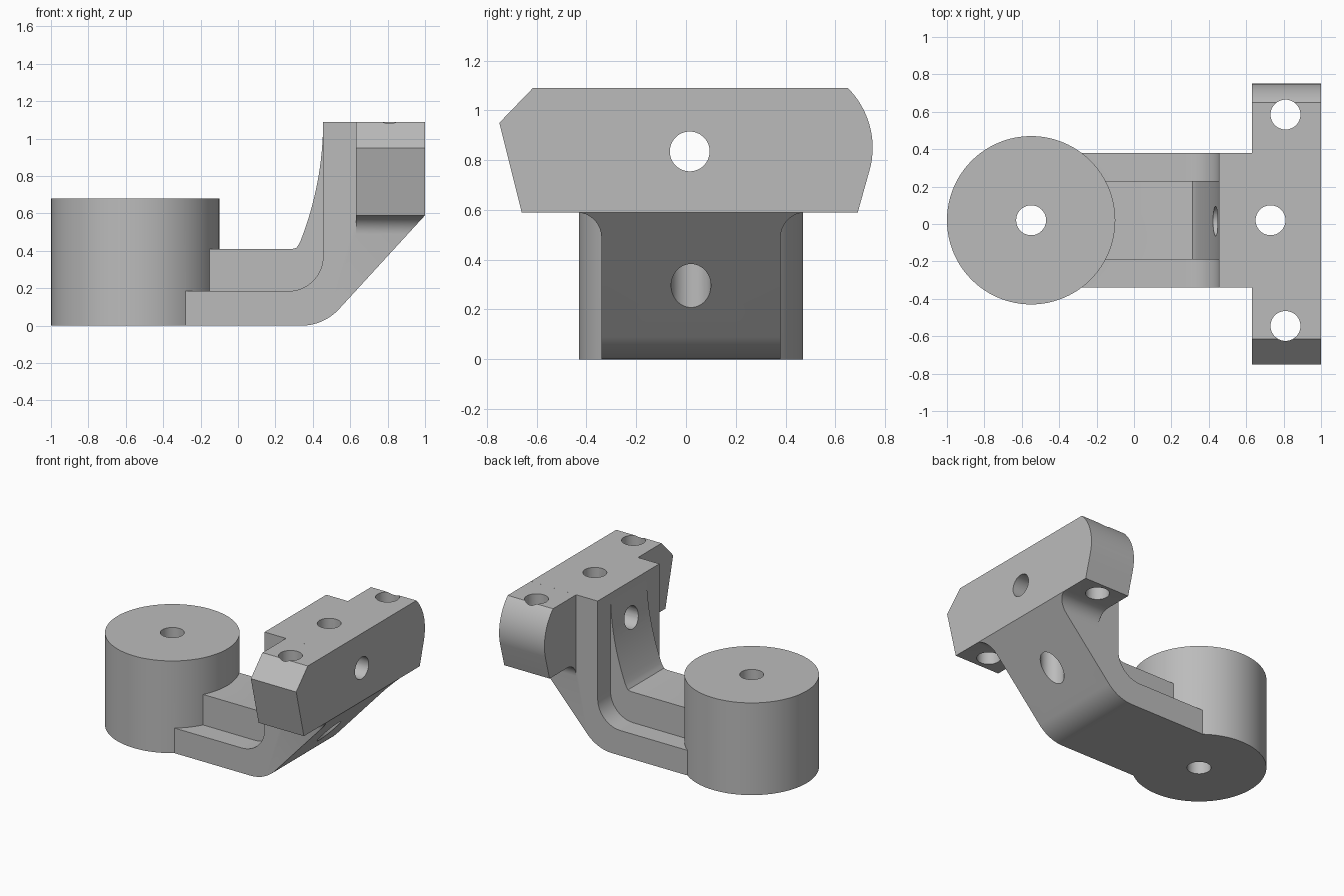
import bpy, bmesh
from math import cos, sin, tan, radians, atan2
from mathutils import Vector

cube = bpy.data.objects.get("Cube")
if cube:
    bpy.data.objects.remove(cube, do_unlink=True)

GREY = (0.5, 0.5, 0.5, 1)
mat = bpy.data.materials.new("plain_grey")
mat.use_nodes = True
mat.diffuse_color = GREY
mat.node_tree.nodes["Principled BSDF"].inputs["Base Color"].default_value = GREY

MID = 0.02          # centre line of the arm in y
TOP, SEAT = 1.09, 0.59   # top and underside of the head
SLOPE_FOOT = 0.459  # where the sloping back would meet the ground
SLOPE = atan2(SEAT, 1 - SLOPE_FOOT)


def arc(cx, cy, r, a0, a1, n=12):
    angles = [radians(a0 + (a1 - a0) * i / n) for i in range(n + 1)]
    return [(cx + r * cos(a), cy + r * sin(a)) for a in angles]


def finish(bm, name):
    bmesh.ops.recalc_face_normals(bm, faces=bm.faces)
    mesh = bpy.data.meshes.new(name)
    bm.to_mesh(mesh)
    bm.free()
    mesh.materials.append(mat)
    obj = bpy.data.objects.new(name, mesh)
    bpy.context.collection.objects.link(obj)
    return obj


def prism(name, outline, axis, start, end, cut=None):
    """Extrude an outline along x, y or z, optionally trimmed by a plane."""
    place = {"x": lambda u, v: (start, u, v),
             "y": lambda u, v: (u, start, v),
             "z": lambda u, v: (u, v, start)}[axis]
    bm = bmesh.new()
    face = bm.faces.new([bm.verts.new(place(u, v)) for u, v in outline])
    out = bmesh.ops.extrude_face_region(bm, geom=[face])["geom"]
    shift = Vector([end - start if a == axis else 0 for a in "xyz"])
    bmesh.ops.translate(bm, vec=shift, verts=[g for g in out if isinstance(g, bmesh.types.BMVert)])
    if cut:
        res = bmesh.ops.bisect_plane(bm, geom=bm.verts[:] + bm.edges[:] + bm.faces[:],
                                     plane_co=cut[0], plane_no=cut[1], clear_outer=True)
        rim = [g for g in res["geom_cut"] if isinstance(g, bmesh.types.BMEdge)]
        bmesh.ops.holes_fill(bm, edges=rim)
    return finish(bm, name)


def rod(name, axis, u, v, r, start, end, n=48):
    return prism(name, arc(u, v, r, 0, 360, n)[:-1], axis, start, end)


def combine(target, other, operation):
    mod = target.modifiers.new(operation.lower(), "BOOLEAN")
    mod.operation = operation
    mod.solver = "EXACT"
    mod.object = other
    bpy.context.view_layer.objects.active = target
    bpy.ops.object.modifier_apply(modifier=mod.name)
    bpy.data.objects.remove(other, do_unlink=True)


# Bent arm: flat foot, rounded bend, sloping back and upright
bend_r = 0.12 / tan(SLOPE / 2)
bend = arc(SLOPE_FOOT - 0.12, bend_r, bend_r, -90, -90 + SLOPE * 180 / 3.14159265)
arm_outline = ([(-0.4, 0)] + bend + [(1, SEAT), (1, TOP), (0.455, TOP)]
               + arc(0.27, 0.37, 0.185, 0, -90) + [(-0.4, 0.185)])
bracket = prism("bracket", arm_outline, "y", MID - 0.36, MID + 0.36)

# Raised central rib with a curved inner face
curve_r = 1.74
rib_outline = ([(-0.4, 0.1), (-0.4, 0.41), (0.29, 0.41), (0.312, 0.416), (0.325, 0.435)]
               + arc(0.455 - curve_r, TOP, curve_r, -21.5, 0, 16)
               + [(0.6, TOP), (0.6, 0.3), (0.4, 0.1)])
rib = prism("rib", rib_outline, "y", MID - 0.21, MID + 0.21)

# Cross head: chamfered on one end, rounded on the other
head_outline = ([(-0.66, SEAT), (0.69, SEAT)] + arc(0.412, 0.85, 0.338, -14, 45.2, 16)
                + [(-0.615, TOP), (-0.75, 0.95)])
head = prism("head", head_outline, "x", 0.63, 1)

# Round boss at the end of the foot
boss = rod("boss", "z", -0.55, MID, 0.45, 0, 0.68, 96)

# Fillets under the head, trimmed by the sloping back
parts = [rib, head, boss]
plane = ((1, 0, SEAT), (sin(SLOPE), 0, -cos(SLOPE)))
for side in (-1, 1):
    y = MID + side * 0.36
    curve = [(y + side * (0.1 + u), v) for u, v in arc(0, SEAT - 0.1, 0.1, 180, 90, 8)]
    outline = ([(y - side * 0.05, SEAT - 0.1)] + curve
               + [(y + side * 0.1, SEAT + 0.03), (y - side * 0.05, SEAT + 0.03)])
    parts.append(prism("fillet", outline, "x", 0.63, 1, plane))

for part in parts:
    combine(bracket, part, "UNION")

# Bored holes: boss, head ends, upright and the cross bore
for x, y in ((-0.55, MID), (0.81, MID + 0.565), (0.81, MID - 0.565), (0.73, MID)):
    combine(bracket, rod("bore", "z", x, y, 0.08, -0.2, 1.3), "DIFFERENCE")
combine(bracket, rod("bore", "x", MID - 0.005, 0.835, 0.08, 0.2, 1.2), "DIFFERENCE")

# Smooth curves with crisp edges
bpy.ops.object.select_all(action="DESELECT")
bracket.select_set(True)
bpy.context.view_layer.objects.active = bracket
bpy.ops.object.shade_smooth_by_angle(angle=radians(25))
